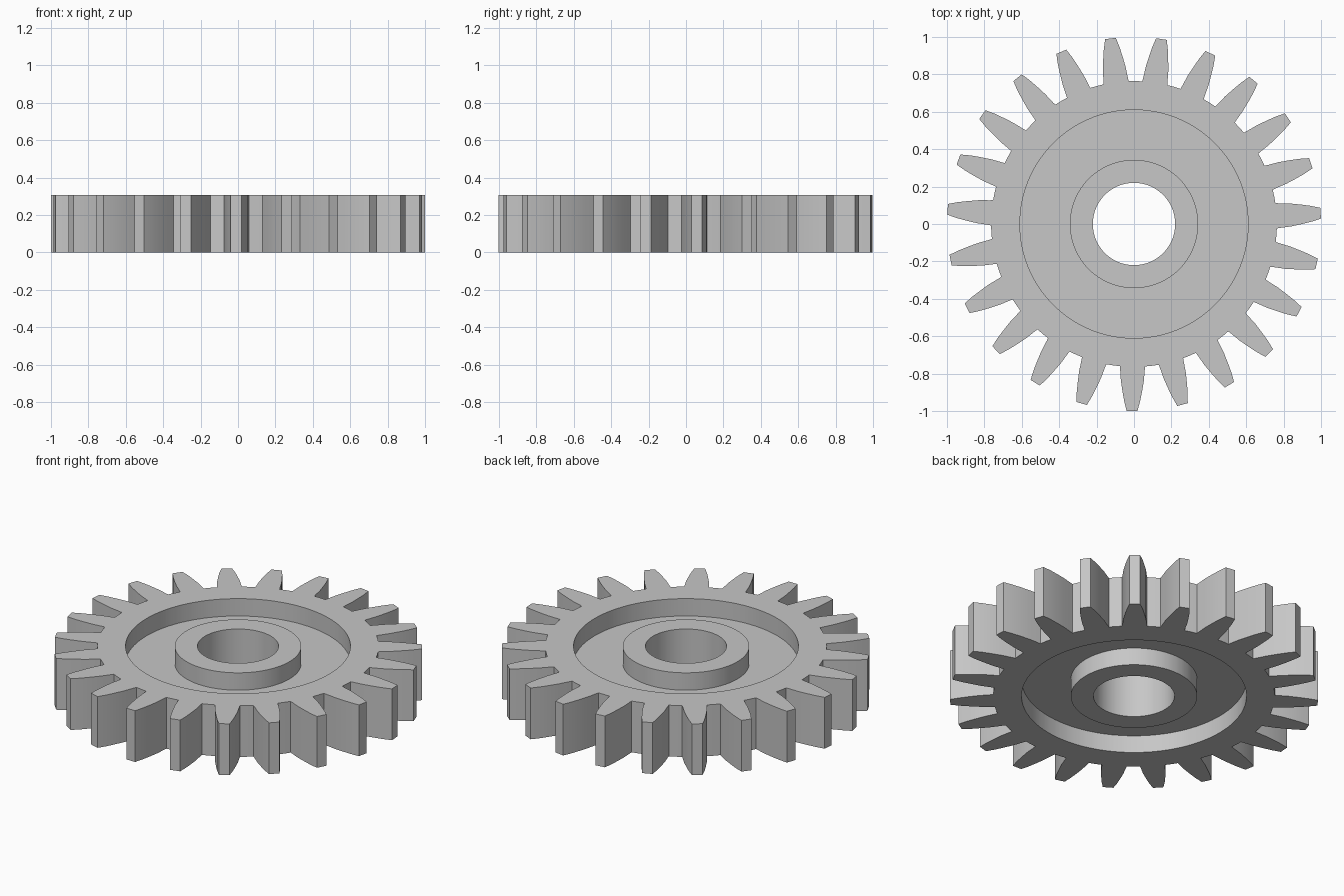
import bpy
import bmesh
from math import cos, sin, radians

cube = bpy.data.objects.get("Cube")
if cube:
    bpy.data.objects.remove(cube, do_unlink=True)

TEETH = 23
HEIGHT = 0.307
RECESS = 0.104
RIM_R, HUB_R, BORE_R = 0.61, 0.343, 0.22
START = -90.6          # direction of the first tooth, degrees

# One tooth flank from root to tip: (half angle in degrees, radius)
flank = [(5.1, 0.764), (4.85, 0.78), (4.2, 0.84), (3.3, 0.90), (2.55, 0.95), (1.65, 1.0)]
pitch = 360 / TEETH
tooth = [(-pitch / 2, 0.764)]                      # middle of the gap
tooth += [(-a, r) for a, r in flank]
tooth += [(a, r) for a, r in reversed(flank)]
outline = [(radians(START + i * pitch + a), r) for i in range(TEETH) for a, r in tooth]

bm = bmesh.new()


def ring(z, radius=None):
    """Loop of vertices: the toothed outline, or a circle if a radius is given."""
    return [bm.verts.new(((radius or r) * cos(a), (radius or r) * sin(a), z))
            for a, r in outline]


# Section of the wheel: teeth, top recess, hub, bore, bottom recess
top, low = HEIGHT, 0
web_top, web_low = HEIGHT - RECESS, RECESS
loops = [ring(low), ring(top),
         ring(top, RIM_R), ring(web_top, RIM_R),
         ring(web_top, HUB_R), ring(top, HUB_R),
         ring(top, BORE_R), ring(low, BORE_R),
         ring(low, HUB_R), ring(web_low, HUB_R),
         ring(web_low, RIM_R), ring(low, RIM_R)]
n = len(outline)
for k, lower in enumerate(loops):
    upper = loops[(k + 1) % len(loops)]
    for i in range(n):
        j = (i + 1) % n
        bm.faces.new((lower[i], lower[j], upper[j], upper[i]))
bmesh.ops.recalc_face_normals(bm, faces=bm.faces)

mesh = bpy.data.meshes.new("gear_wheel")
bm.to_mesh(mesh)
bm.free()
gear = bpy.data.objects.new("gear_wheel", mesh)
bpy.context.collection.objects.link(gear)

# Plain grey metal
grey = bpy.data.materials.new("grey_metal")
grey.use_nodes = True
colour = (0.57, 0.57, 0.57, 1)
grey.diffuse_color = colour
grey.node_tree.nodes["Principled BSDF"].inputs["Base Color"].default_value = colour
mesh.materials.append(grey)

# Round walls smooth, corners crisp
bpy.ops.object.select_all(action='DESELECT')
gear.select_set(True)
bpy.context.view_layer.objects.active = gear
bpy.ops.object.shade_smooth_by_angle(angle=radians(25))
